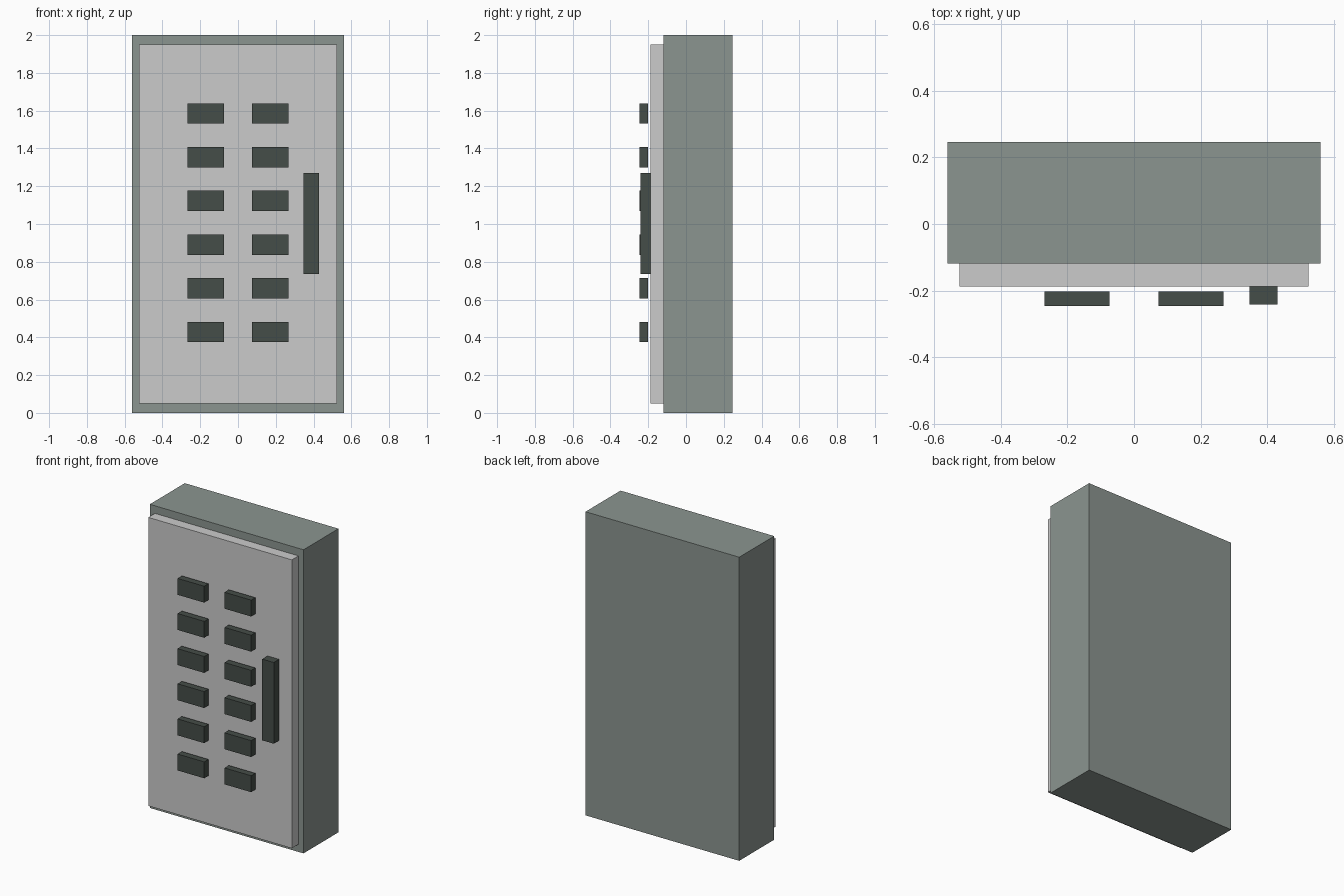
import bpy

if "Cube" in bpy.data.objects:
    bpy.data.objects.remove(bpy.data.objects["Cube"])


def material(name, rgb):
    mat = bpy.data.materials.new(name)
    mat.diffuse_color = (*rgb, 1.0)
    mat.use_nodes = True
    mat.node_tree.nodes["Principled BSDF"].inputs["Base Color"].default_value = mat.diffuse_color
    return mat


def box(name, x, y, z, mat):
    """Box from (min, max) ranges on each axis."""
    ranges = (x, y, z)
    bpy.ops.mesh.primitive_cube_add(size=1, location=[(a + b) / 2 for a, b in ranges])
    obj = bpy.context.object
    obj.name = name
    obj.scale = [b - a for a, b in ranges]
    bpy.ops.object.transform_apply(location=False, rotation=False, scale=True)
    obj.data.materials.append(mat)
    return obj


casing_grey = material("casing_grey", (0.26, 0.30, 0.28))
door_grey = material("door_grey", (0.57, 0.59, 0.58))
dark_grey = material("dark_grey", (0.06, 0.074, 0.065))

# Cabinet casing and raised door
box("cabinet_body", (-0.56, 0.56), (-0.118, 0.246), (0, 2), casing_grey)
box("door", (-0.523, 0.523), (-0.187, -0.118), (0.05, 1.95), door_grey)

# Vertical door handle
box("door_handle", (0.346, 0.43), (-0.242, -0.187), (0.735, 1.27), dark_grey)

# Two columns of six breaker blocks, standing just clear of the door
for side, column in ((-1, "left"), (1, "right")):
    for row in range(6):
        x, z = side * 0.171, 0.428 + row * 0.2314
        box(f"breaker_{column}_{row + 1}", (x - 0.097, x + 0.097),
            (-0.246, -0.202), (z - 0.054, z + 0.054), dark_grey)
